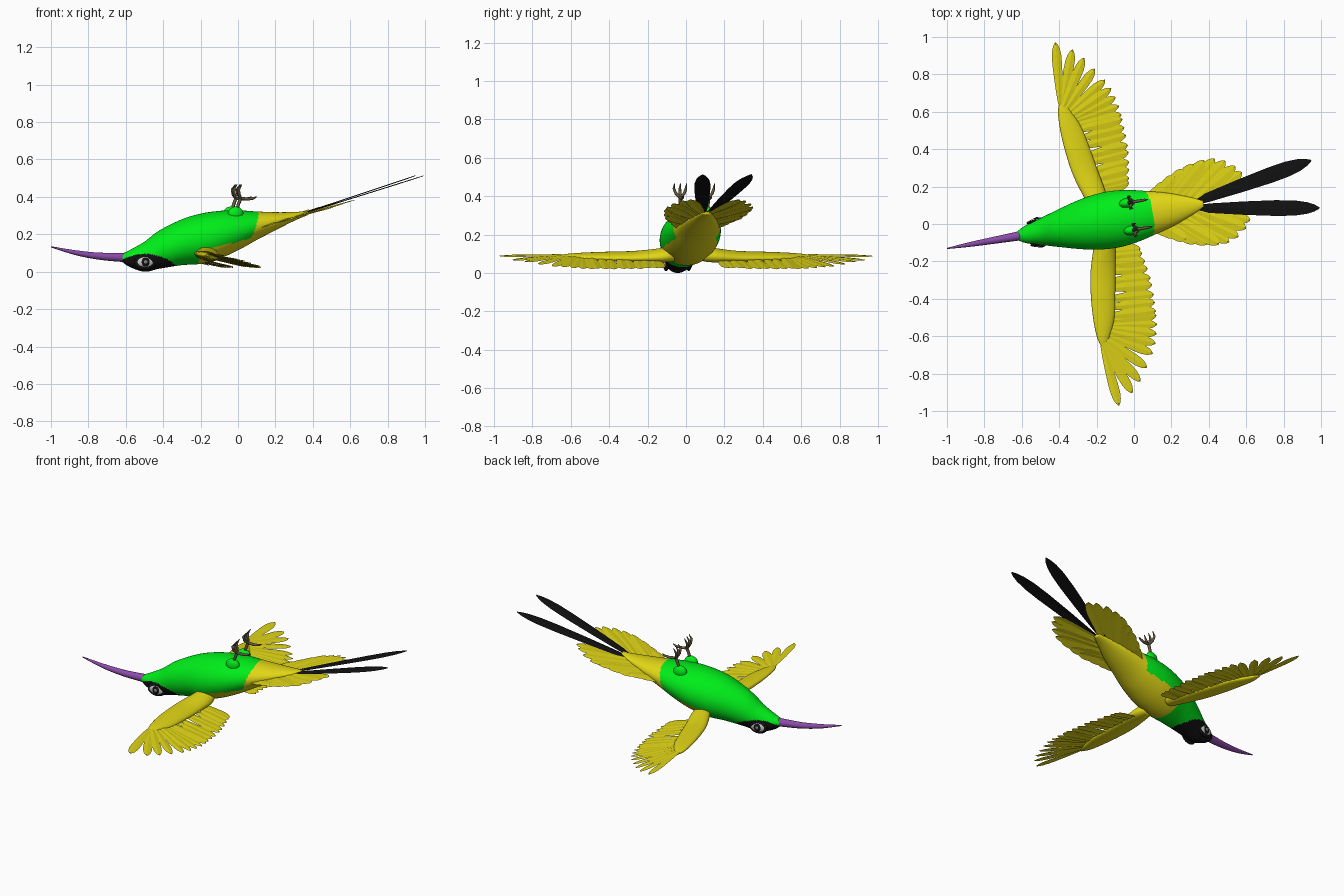
import bpy, bmesh, math
from mathutils import Vector

if "Cube" in bpy.data.objects:
    bpy.data.objects.remove(bpy.data.objects["Cube"])

# Bird flying belly-up; local x runs beak -> tail, mirrored across local y
YAW, ORIGIN = math.radians(9.9), (-0.25, 0, 0)


def mat(name, rgb):
    m = bpy.data.materials.new(name)
    m.diffuse_color = (*rgb, 1)
    m.use_nodes = True
    m.node_tree.nodes["Principled BSDF"].inputs["Base Color"].default_value = m.diffuse_color
    return m


GREEN = mat("green", (0.0, 0.85, 0.01))
YELLOW = mat("yellow", (0.75, 0.67, 0.008))
BLACK = mat("black", (0.006, 0.006, 0.006))
PURPLE = mat("purple", (0.26, 0.07, 0.40))
WHITE = mat("white", (0.75, 0.75, 0.75))
GREY = mat("grey", (0.22, 0.22, 0.22))
BROWN = mat("brown", (0.13, 0.10, 0.05))


def place(ob, mats, mirror):
    bpy.context.collection.objects.link(ob)
    ob.location, ob.rotation_euler = ORIGIN, (0, 0, YAW)
    for m in mats:
        ob.data.materials.append(m)
    if mirror:
        mod = ob.modifiers.new("mirror", 'MIRROR')
        mod.use_axis = (False, True, False)
        mod.use_clip = False
        mod.use_mirror_merge = False
    return ob


def finish(name, bm, mats, mirror=False, smooth=True):
    if smooth:
        bmesh.ops.recalc_face_normals(bm, faces=bm.faces)
    me = bpy.data.meshes.new(name)
    bm.to_mesh(me)
    bm.free()
    for p in me.polygons:
        p.use_smooth = smooth
    return place(bpy.data.objects.new(name, me), mats, mirror)


def spline(rows, steps):
    # Catmull-Rom through rows of numbers
    out = []
    rows = [Vector(r) for r in rows]
    for i in range(len(rows) - 1):
        p0, p1, p2 = rows[max(i - 1, 0)], rows[i], rows[i + 1]
        p3 = rows[min(i + 2, len(rows) - 1)]
        for k in range(steps):
            t = k / steps
            out.append(0.5 * (2 * p1 + (p2 - p0) * t + (2 * p0 - 5 * p1 + 4 * p2 - p3) * t * t
                              + (3 * p1 - p0 - 3 * p2 + p3) * t ** 3))
    return out + [rows[-1]]


def loft(rows, sides, steps, point):
    bm = bmesh.new()
    rings = []
    for r in spline(rows, steps):
        rings.append([bm.verts.new(point(r, math.cos(a), math.sin(a)))
                      for a in (2 * math.pi * k / sides for k in range(sides))])
    for a, b in zip(rings, rings[1:]):
        for k in range(sides):
            j = (k + 1) % sides
            bm.faces.new((a[k], a[j], b[j], b[k]))
    bm.faces.new(rings[0])
    bm.faces.new(rings[-1])
    return bm


# Body: x, back z, belly z, half width
body = [(-.380, .057, .095, .022), (-.335, .026, .115, .046), (-.254, .000, .160, .070),
        (-.173, .016, .220, .094), (-.05, .035, .280, .128), (.05, .042, .310, .147),
        (.152, .070, .325, .152), (.254, .115, .328, .140), (.355, .170, .322, .116),
        (.457, .222, .318, .088), (.558, .272, .319, .050), (.63, .302, .324, .020)]
bm = loft(body, 72, 14, lambda r, c, s: (r[0], r[3] * c, (r[1] + r[2]) / 2 + (r[2] - r[1]) / 2 * s))
for f in bm.faces:
    x, y, z = f.calc_center_median()
    if z < .095 - 2.2 * (x + .26) ** 2:
        f.material_index = 2
    elif x > .03 and (z < .128 + .25 * (x - .1) or x > .245 + .35 * z):
        f.material_index = 1
finish("body", bm, [GREEN, YELLOW, BLACK])

# Beak: x, z, radius
beak = [(-.36, .076, .025), (-.5, .083, .019), (-.63, .102, .013), (-.761, .133, .003)]
finish("beak", loft(beak, 20, 6, lambda r, c, s: (r[0], r[2] * c, r[1] + r[2] * s)), [PURPLE])


# Eyes and thighs
def ball(name, loc, size, m):
    b = bmesh.new()
    bmesh.ops.create_uvsphere(b, u_segments=28, v_segments=16, radius=1)
    for v in b.verts:
        v.co = Vector(loc) + Vector(a * s for a, s in zip(v.co, size))
    finish(name, b, [m], mirror=True)


ball("eye_rim", (-.261, .060, .052), (.058, .014, .042), BLACK)
ball("eye_white", (-.261, .064, .052), (.046, .014, .030), WHITE)
ball("iris", (-.261, .068, .052), (.028, .013, .026), BLACK)
ball("pupil", (-.261, .072, .052), (.014, .011, .014), GREY)
ball("thigh", (.228, .074, .310), (.042, .026, .038), GREEN)

# Wing arm: y, front x, rear x, z, half thickness
arm = [(.08, .03, .12, .10, .040), (.144, .007, .127, .092, .036), (.27, -.03, .105, .086, .027),
       (.40, -.049, .082, .085, .024), (.517, -.056, .057, .085, .020),
       (.61, -.052, .017, .085, .015), (.672, -.034, -.022, .087, .004)]


def arm_point(r, c, s):
    half = (r[2] - r[1]) / 2
    return ((r[1] + r[2]) / 2 + half * c, r[0], r[3] + r[4] * s - .16 * half * c)


finish("wing_arm", loft(arm, 28, 6, arm_point), [YELLOW], mirror=True)

SHAPE = [(0, .4), (.15, .62), (.4, .85), (.65, 1), (.8, .97), (.9, .75), (.96, .45), (1, .08)]


def feather(bm, root, tip, hw, zfun, lift=0):
    # Flat blade with a slightly raised rib, lying on the sloped surface zfun
    root, tip = Vector(root), Vector(tip)
    d = tip - root
    side = Vector((-d.y, d.x)).normalized()
    rows = []
    for t, w in SHAPE:
        row = []
        for k in (-1, 0, 1):
            p = root + d * t + side * (hw * w * k)
            row.append(bm.verts.new((p.x, p.y, zfun(p.x) + lift + (.003 if k == 0 else 0))))
        rows.append(row)
    for a, b in zip(rows, rows[1:]):
        for k in (0, 1):
            bm.faces.new((a[k], b[k], b[k + 1], a[k + 1]))


def wing_z(x):
    return .086 - .235 * x


def along(points, n):
    # n evenly spaced samples over a smooth path
    s = spline(points, 20)
    return [s[round(i * (len(s) - 1) / (n - 1))] for i in range(n)]


# Secondary feathers
bm = bmesh.new()
n = 10
roots = along([(.07, .165), (.05, .34), (.02, .53)], n)
tips = along([(.257, .18), (.285, .36), (.280, .545)], n)
for i in range(n):
    feather(bm, roots[i], tips[i], .030, wing_z, .0012 * (i % 3))
finish("secondary_feathers", bm, [YELLOW], mirror=True, smooth=False)

# Primary feathers
bm = bmesh.new()
tips = [(.275, .592), (.265, .642), (.25, .692), (.226, .742), (.182, .811),
        (.135, .878), (.082, .932), (.0, .985)]
roots = along([(.01, .55), (-.02, .60), (-.032, .655)], len(tips))
for i, tip in enumerate(tips):
    feather(bm, roots[i], tip, .026, wing_z, .0012 * (i % 3))
finish("primary_feathers", bm, [YELLOW], mirror=True, smooth=False)

# Tail fan
bm = bmesh.new()
n = 10
tips = along([(.43, .115), (.48, .155), (.56, .198), (.645, .222), (.73, .226), (.81, .19), (.862, .13)], n)
roots = along([(.33, .07), (.46, .06), (.60, .015)], n)
for i in range(n):
    feather(bm, roots[i], tips[i], .034, lambda x: .308 + .29 * (x - .61), .0015 * (i % 3))
finish("tail_fan", bm, [YELLOW], mirror=True, smooth=False)

# Long tail feathers
bm = bmesh.new()
feather(bm, (.57, .014), (1.238, .129), .042, lambda x: .312 + .318 * (x - .61))
finish("long_tail_feather", bm, [BLACK], mirror=True, smooth=False)

# Legs and toes: tapered tubes
cu = bpy.data.curves.new("leg", 'CURVE')
cu.dimensions, cu.bevel_depth, cu.bevel_resolution, cu.use_fill_caps = '3D', .009, 2, True
ankle = (.255, .074, .392)
paths = [[(.232, .074, .32), (.243, .074, .36), ankle],
         [ankle, (.295, .074, .388), (.325, .074, .392), (.342, .074, .402)]]
for dy in (-.032, 0, .032):
    paths.append([ankle, (.243, .074 + dy * .7, .415), (.240, .074 + dy, .440), (.256, .074 + dy, .466)])
for path in paths:
    sp = cu.splines.new('POLY')
    sp.points.add(len(path) - 1)
    for i, (p, q) in enumerate(zip(sp.points, path)):
        p.co = (*q, 1)
        p.radius = 1 if len(path) == 3 else (1, .9, .75, .2)[i]
place(bpy.data.objects.new("leg", cu), [BROWN], True)
